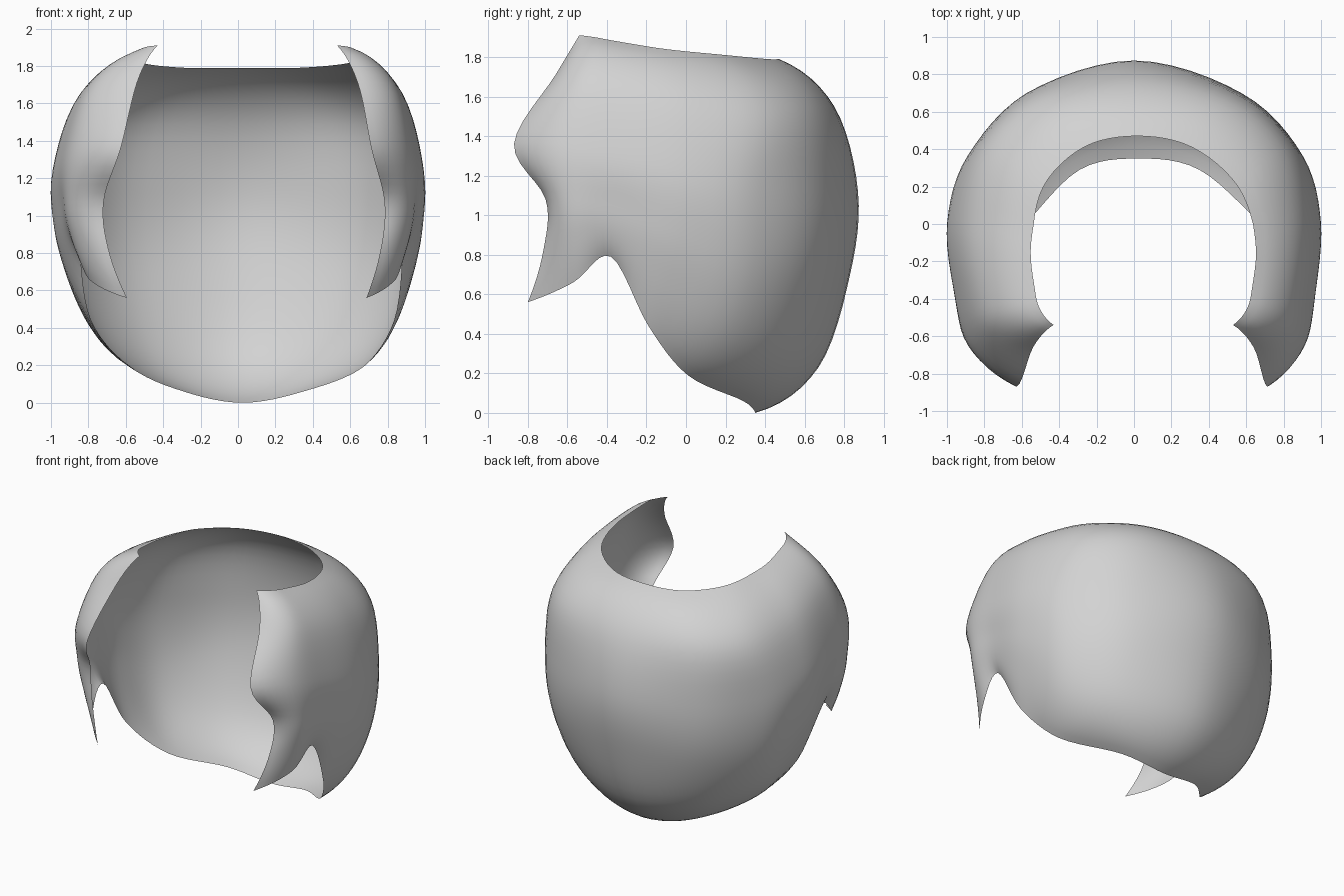
import bpy
import bmesh
from mathutils import Vector

STEPS = 6  # subdivisions between neighbouring control points

cube = bpy.data.objects.get("Cube")
if cube:
    bpy.data.objects.remove(cube, do_unlink=True)

# Profiles of one half, each running from the top rim down to the lower rim
back = [(0, .47, 1.79), (0, .75, 1.55), (0, .87, 1.12), (0, .83, .7), (0, .67, .23), (0, .35, 0)]
back_side = [(.29, .41, 1.79), (.48, .66, 1.55), (.57, .7, 1.12), (.55, .67, .7), (.47, .52, .27), (.32, .29, .06)]
rear_side = [(.52, .2, 1.81), (.78, .4, 1.55), (.89, .37, 1.14), (.87, .34, .72), (.78, .21, .38), (.62, .01, .19)]
side = [(.6, -.1, 1.84), (.87, 0, 1.61), (.99, .02, 1.22), (.98, -.02, .9), (.91, -.1, .65), (.81, -.19, .44)]
notch = [(.58, -.35, 1.88), (.84, -.36, 1.68), (.96, -.36, 1.3), (.95, -.37, 1.05), (.92, -.38, .9), (.86, -.38, .79)]
lock_fold = [(.55, -.46, 1.9), (.77, -.56, 1.71), (.88, -.66, 1.36), (.91, -.61, 1.07), (.88, -.59, .86), (.82, -.57, .66)]
lock_edge = [(.48, -.54, 1.91), (.59, -.66, 1.71), (.67, -.87, 1.36), (.75, -.71, 1.08), (.73, -.72, .83), (.64, -.8, .56)]


def smooth_path(points):
    """Pass a Catmull-Rom curve through the points, keeping its bend at the ends."""
    pts = [Vector(p) for p in points]
    first = 3 * pts[0] - 3 * pts[1] + pts[2]
    last = 3 * pts[-1] - 3 * pts[-2] + pts[-3]
    pts = [first] + pts + [last]
    path = []
    for a, b, c, d in zip(pts, pts[1:], pts[2:], pts[3:]):
        for i in range(STEPS):
            t = i / STEPS
            path.append(b + (c - a) * t / 2
                        + (2 * a - 5 * b + 4 * c - d) * t ** 2 / 2
                        + (3 * b - a - 3 * c + d) * t ** 3 / 2)
    return path + [pts[-2]]


def lean(p):
    """Shift the inner and front parts slightly towards the left side."""
    inner = min(.05, .13 * max(0, 1 - abs(p.x)))
    front = min(1, max(0, 1 - p.y / .7))
    return Vector((p.x + inner * front, p.y, p.z))


# Mirror the half, then loft a smooth sheet through all profiles
half = [back, back_side, rear_side, side, notch, lock_fold, lock_edge]
mirrored = [[(-x, y, z) for x, y, z in profile] for profile in half[:0:-1]]
columns = [smooth_path(profile) for profile in mirrored + half]
rows = [smooth_path(row) for row in zip(*columns)]

bm = bmesh.new()
grid = [[bm.verts.new(lean(p)) for p in row] for row in rows]
for upper, lower in zip(grid, grid[1:]):
    for i in range(len(upper) - 1):
        bm.faces.new((upper[i], upper[i + 1], lower[i + 1], lower[i]))
bm.normal_update()

# Turn the sheet so that its outside faces outwards
middle = min(bm.faces, key=lambda f: (f.calc_center_median() - Vector((0, .87, 1.1))).length)
if middle.normal.y < 0:
    bmesh.ops.reverse_faces(bm, faces=bm.faces[:])

mesh = bpy.data.meshes.new("hair_shell")
bm.to_mesh(mesh)
bm.free()
shell = bpy.data.objects.new("hair_shell", mesh)
bpy.context.collection.objects.link(shell)

# Plain grey material
grey = bpy.data.materials.new("light_grey")
grey.use_nodes = True
colour = (.65, .65, .65, 1)
grey.diffuse_color = colour
grey.node_tree.nodes["Principled BSDF"].inputs["Base Color"].default_value = colour
mesh.materials.append(grey)

bpy.context.view_layer.objects.active = shell
shell.select_set(True)
bpy.ops.object.shade_smooth()
